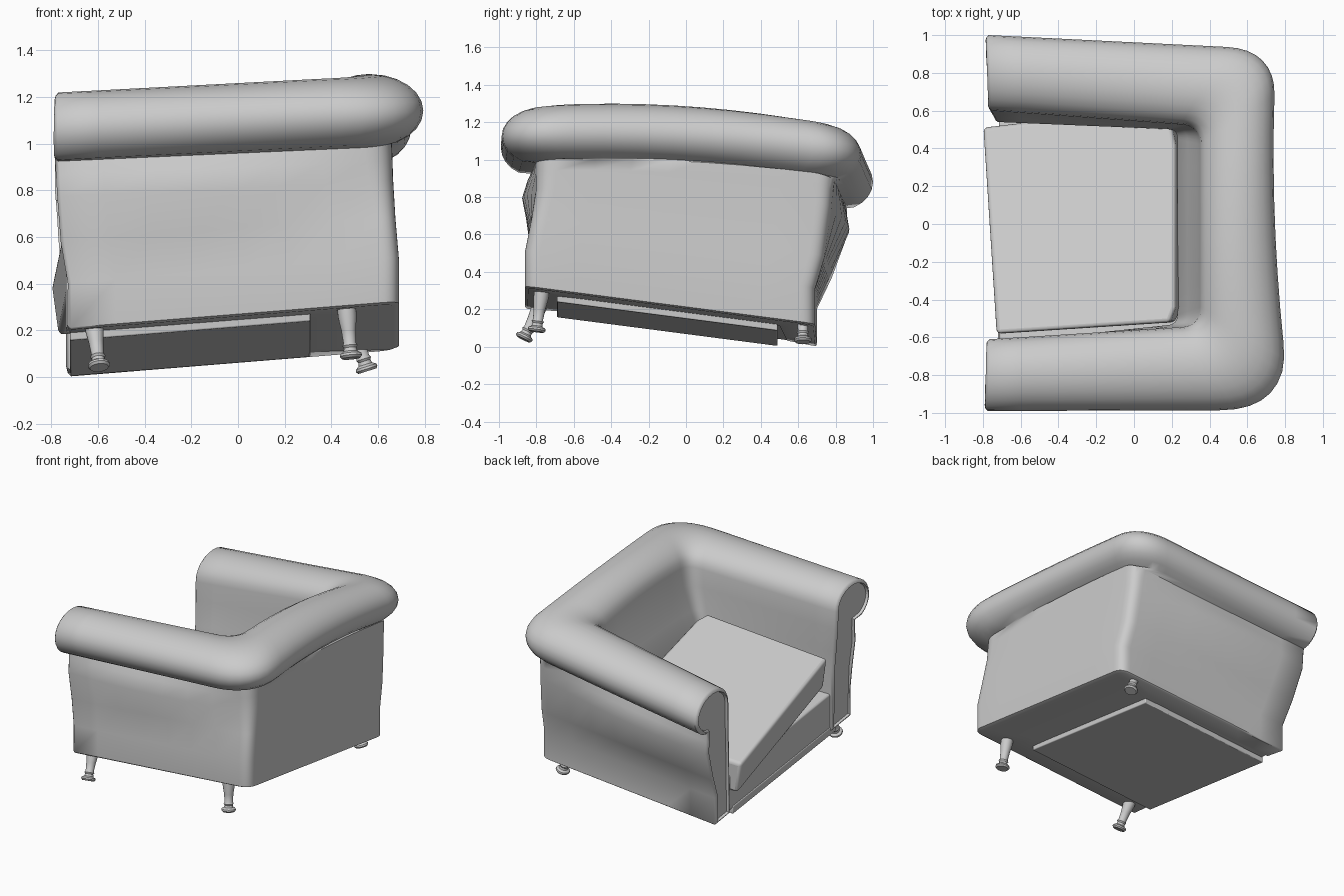
import bpy, bmesh, math
from mathutils import Vector

if "Cube" in bpy.data.objects:
    bpy.data.objects.remove(bpy.data.objects["Cube"])

grey = bpy.data.materials.new("upholstery_grey")
grey.use_nodes = True
COLOR = (0.6, 0.6, 0.6, 1)
grey.diffuse_color = COLOR
grey.node_tree.nodes["Principled BSDF"].inputs["Base Color"].default_value = COLOR


def floor_z(x, y):
    """Height of the tilted underside plane."""
    return 0.15 + 0.08 * x - 0.13 * y


def hump(t, half):
    """Smooth bulge: 1 at the middle, 0 beyond the half width."""
    return max(0, 1 - (t / half) ** 2)


def finish(bm, name, angle=40, bevel=0):
    bmesh.ops.recalc_face_normals(bm, faces=bm.faces)
    mesh = bpy.data.meshes.new(name)
    bm.to_mesh(mesh)
    bm.free()
    mesh.materials.append(grey)
    obj = bpy.data.objects.new(name, mesh)
    bpy.context.collection.objects.link(obj)
    if bevel:
        mod = obj.modifiers.new("soft_edges", 'BEVEL')
        mod.width, mod.segments = bevel, 3
    bpy.ops.object.select_all(action='DESELECT')
    obj.select_set(True)
    bpy.context.view_layer.objects.active = obj
    bpy.ops.object.shade_smooth_by_angle(angle=math.radians(angle))
    return obj


def u_path(points, r1, r2, arc=8, straight=7):
    """U-shaped line with two rounded corners, evenly sampled."""
    a, b, c, d = [Vector(p) for p in points]

    def corner(p, q, r, radius):
        s = q + (p - q).normalized() * radius
        e = q + (r - q).normalized() * radius
        return [s * (1 - t) ** 2 + q * 2 * t * (1 - t) + e * t * t
                for t in [i / arc for i in range(arc + 1)]]

    k1, k2 = corner(a, b, c, r1), corner(b, c, d, r2)

    def line(p, q):
        return [p.lerp(q, i / straight) for i in range(straight)]

    return line(a, k1[0]) + k1 + line(k1[-1], k2[0])[1:] + k2 + line(d, k2[-1])[::-1]


# Lines of the wrap-around arms and back, from inside to outside
inner_low = u_path([(-.72, .54), (.23, .50), (.23, -.53), (-.72, -.63)], .05, .05)
inner_up = u_path([(-.755, .60), (.35, .52), (.35, -.54), (-.765, -.61)], .10, .10)
roll_mid = u_path([(-.77, .80, .88), (.56, .72, 1.04),
                   (.58, -.76, 1.135), (-.77, -.80, 1.065)], .15, .22)
roll_out = u_path([(-.77, 1.0), (.74, .925), (.815, -.985), (-.775, -.99)], .25, .36)
neck = u_path([(-.765, .86), (.655, .79), (.66, -.80), (-.77, -.83)], .09, .12)
belly = u_path([(-.755, .855), (.66, .775), (.665, -.80), (-.76, -.85)], .08, .10)
waist = u_path([(-.735, .78), (.675, .74), (.675, -.825), (-.745, -.84)], .08, .08)
foot = u_path([(-.715, .70), (.69, .69), (.69, -.86), (-.715, -.86)], .08, .08)
RISE = 0.155

# The back of the roll bows inward and upward; the arm sides bulge outward
for p in roll_mid:
    p.z += 0.045 * hump(p.y, .76)
for p in roll_out:
    p.x -= 0.03 * hump(p.y, .76)
for p in belly:
    p.y += math.copysign(0.045 * hump(p.x + .15, .65), p.y)

# Arms and back: one cross-section swept round the U
bm = bmesh.new()
rings = []
for i in range(len(foot)):
    pts = []
    mid = roll_mid[i].z

    def low(p, h):
        pts.append((p.x, p.y, floor_z(p.x, p.y) + h))

    def hang(p, drop):
        pts.append((p.x, p.y, mid - drop))

    low(inner_low[i], 0.01)
    low(inner_low[i], 0.44)
    hang(inner_low[i].lerp(inner_up[i], 0.45), 0.30)
    hang(inner_low[i].lerp(inner_up[i], 0.85), 0.13)
    for deg in range(180, -61, -15):
        a = math.radians(deg)
        p = inner_up[i].lerp(roll_out[i], (1 + math.cos(a)) / 2)
        pts.append((p.x, p.y, mid + RISE * math.sin(a)))
    hang(neck[i], 0.14)
    hang(neck[i].lerp(belly[i], 0.5), 0.20)
    hang(belly[i], 0.29)
    low(waist[i], 0.38)
    low(foot[i], 0.20)
    low(foot[i], 0.008)
    low(foot[i].lerp(inner_low[i], 0.05), 0.0)
    rings.append([bm.verts.new(p) for p in pts])
for r, s in zip(rings, rings[1:]):
    for j in range(len(r)):
        k = (j + 1) % len(r)
        bm.faces.new((r[j], r[k], s[k], s[j]))
caps = [bm.faces.new(rings[0]), bm.faces.new(rings[-1])]
bmesh.ops.recalc_face_normals(bm, faces=bm.faces)
# Rounded front ends with recessed, piped panels
for width, depth in ((.012, .012), (.012, .004), (.006, -.018)):
    bmesh.ops.inset_individual(bm, faces=caps, thickness=width, depth=depth)
finish(bm, "arms_and_back", angle=50)


def slab(name, corners, top, bottom, bevel):
    """Block over a plan outline; top and bottom map a plan corner to 3D."""
    bm = bmesh.new()
    up = [bm.verts.new(top(*c)) for c in corners]
    dn = [bm.verts.new(bottom(*c)) for c in corners]
    bm.faces.new(up)
    bm.faces.new(dn)
    for i in range(len(corners)):
        j = (i + 1) % len(corners)
        bm.faces.new((up[i], up[j], dn[j], dn[i]))
    return finish(bm, name, bevel=bevel)


def above(h):
    return lambda x, y: (x, y, floor_z(x, y) + h)


# Seat base and the thin panel beneath it
slab("seat_base", [(-.715, .60), (.62, .60), (.62, -.70), (-.715, -.70)],
     above(.27), above(.012), .012)
slab("bottom_panel", [(-.72, .49), (.31, .49), (.31, -.69), (-.72, -.69)],
     above(.03), above(-.025), .006)


# Loose cushion, tipped more steeply than the base
def cushion_z(x, y):
    return 0.652 + 0.13 * x - 0.30 * y


slab("seat_cushion", [(-.80, .51), (-.38, .56), (.20, .51), (.22, .42),
                      (.22, -.44), (.19, -.52), (-.73, -.58)],
     lambda x, y: (x, y, cushion_z(x, y)),
     lambda x, y: (x + .03, y, cushion_z(x, y) - .22), .022)

# Turned legs: radius against distance from the foot
LEG = [(0, 0), (.040, 0), (.048, .010), (.046, .020), (.030, .030), (.027, .045),
       (.033, .055), (.027, .065), (.031, .12), (.040, .18), (.042, .26), (0, .26)]


def leg(name, base, head):
    base, head = Vector(base), Vector(head)
    turn = (head - base).to_track_quat('Z', 'Y')
    bm = bmesh.new()
    verts = [bm.verts.new((r, 0, z)) for r, z in LEG]
    edges = [bm.edges.new(pair) for pair in zip(verts, verts[1:])]
    bmesh.ops.spin(bm, geom=verts + edges, cent=(0, 0, 0), axis=(0, 0, 1),
                   angle=math.tau, steps=20)
    bmesh.ops.remove_doubles(bm, verts=bm.verts, dist=0.0005)
    for v in bm.verts:
        v.co = turn @ v.co + base
    finish(bm, name)


leg("front_leg_a", (-.595, -.87, .04), (-.62, -.77, .24))
leg("back_leg_a", (.485, -.80, .08), (.465, -.77, .30))
leg("back_leg_b", (.555, .625, .025), (.50, .625, .20))
leg("front_leg_b", (-.595, .60, .035), (-.60, .62, .24))
